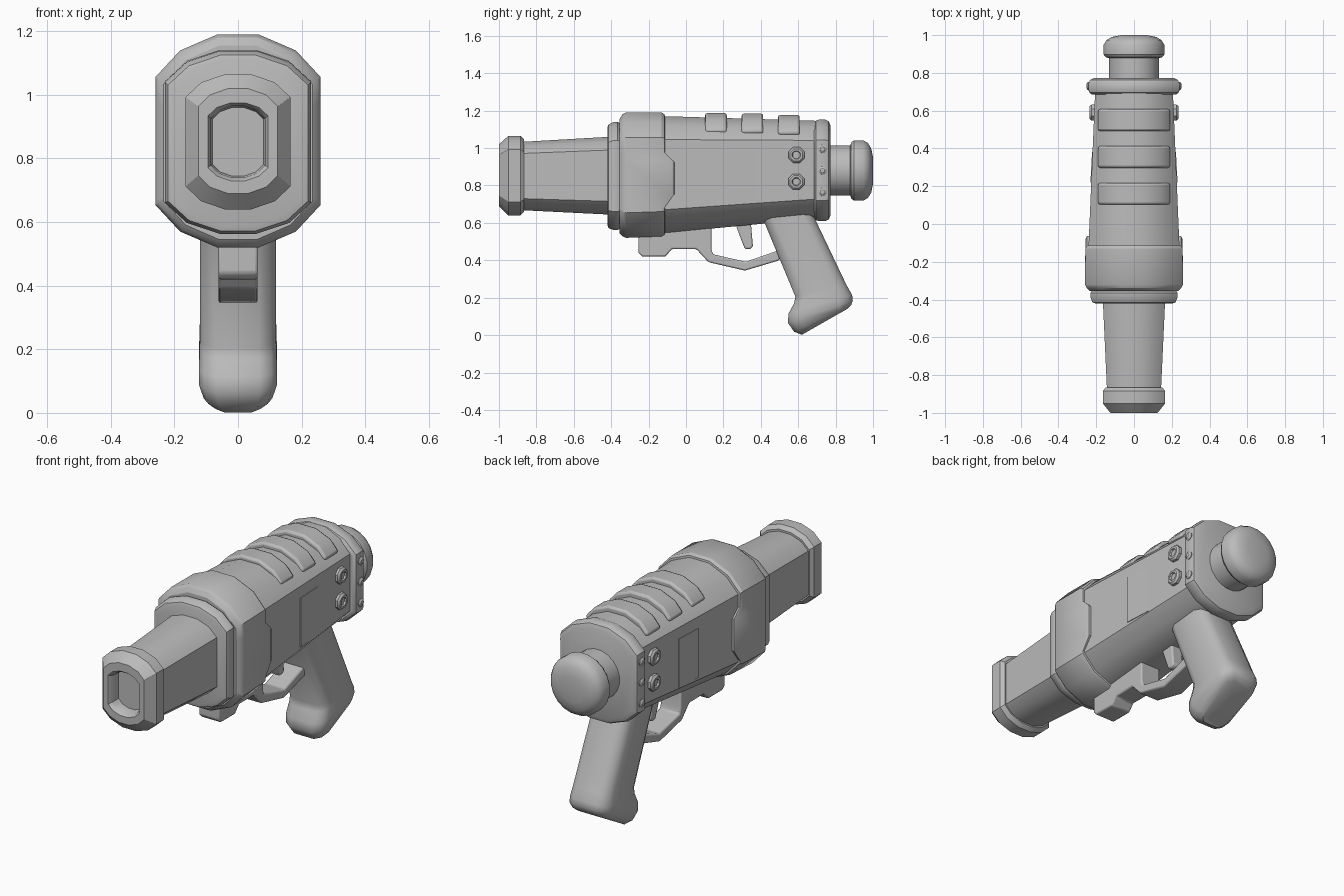
import bpy, bmesh, math
from mathutils import Vector, Matrix

if "Cube" in bpy.data.objects:
    bpy.data.objects.remove(bpy.data.objects["Cube"])

grey = bpy.data.materials.new("plain_grey")
grey.use_nodes = True
grey.diffuse_color = (0.5, 0.5, 0.5, 1)
grey.node_tree.nodes["Principled BSDF"].inputs["Base Color"].default_value = (0.5, 0.5, 0.5, 1)


def finish(name, bm, angle=30, bevel=0):
    bmesh.ops.recalc_face_normals(bm, faces=bm.faces)
    mesh = bpy.data.meshes.new(name)
    bm.to_mesh(mesh)
    bm.free()
    ob = bpy.data.objects.new(name, mesh)
    bpy.context.collection.objects.link(ob)
    mesh.materials.append(grey)
    bpy.ops.object.select_all(action='DESELECT')
    ob.select_set(True)
    bpy.context.view_layer.objects.active = ob
    bpy.ops.object.shade_smooth_by_angle(angle=math.radians(angle))
    if bevel:
        mod = ob.modifiers.new("Bevel", 'BEVEL')
        mod.width, mod.segments, mod.limit_method = bevel, 2, 'ANGLE'
    return ob


def loft(name, rings, angle=30):
    """Skin a list of equal-length point rings and cap both ends."""
    bm = bmesh.new()
    loops = [[bm.verts.new(p) for p in ring] for ring in rings]
    n = len(loops[0])
    for a, b in zip(loops, loops[1:]):
        for i in range(n):
            j = (i + 1) % n
            bm.faces.new((a[i], a[j], b[j], b[i]))
    bm.faces.new(loops[0])
    bm.faces.new(loops[-1])
    return finish(name, bm, angle)


def section(y, w, low, high, s=0.6, side=()):
    """Tall twelve-sided cross-section; side adds (height, y shift) points."""
    c, h = (low + high) / 2, (high - low) / 2
    half = [(0.25, 1, 0), (0.7, 0.55 + s / 2, 0), (1, s, 0)]
    half += [(1, z, dy) for z, dy in side]
    half += [(1, -s, 0), (0.7, -0.55 - s / 2, 0), (0.25, -1, 0)]
    right = [(x * w, y + dy, c + z * h) for x, z, dy in half]
    return right + [(-x, v, z) for x, v, z in reversed(right)]


def prism(name, outline, depth, axis='X', at=0.0, bevel=0):
    """Extrude an outline: (y, z) along X or (x, z) along Y."""
    bm = bmesh.new()
    ends = []
    for d in (at - depth, at + depth):
        pts = [(d, u, v) if axis == 'X' else (u, d, v) for u, v in outline]
        ends.append([bm.verts.new(p) for p in pts])
        bm.faces.new(ends[-1])
    a, b = ends
    for i in range(len(a)):
        j = (i + 1) % len(a)
        bm.faces.new((a[i], a[j], b[j], b[i]))
    return finish(name, bm, bevel=bevel)


def lathe(name, profile, origin, axis, sides):
    """Revolve (distance, radius) pairs about an axis from origin."""
    turn = Vector((0, 0, 1)).rotation_difference(Vector(axis)).to_matrix()
    o = Vector(origin)
    rings = []
    for d, r in profile:
        angles = [2 * math.pi * (i + 0.5) / sides for i in range(sides)]
        rings.append([o + turn @ Vector((r * math.cos(t), r * math.sin(t), d)) for t in angles])
    return loft(name, rings, 35)


# Muzzle with recessed bore
loft("muzzle", [section(*r, 0.66) for r in (
    (-0.93, 0.08, 0.745, 0.96), (-0.985, 0.085, 0.74, 0.965),
    (-1.0, 0.095, 0.73, 0.975), (-1.0, 0.125, 0.69, 1.02),
    (-0.95, 0.165, 0.64, 1.065), (-0.885, 0.165, 0.64, 1.065),
    (-0.865, 0.15, 0.66, 1.045), (-0.865, 0.13, 0.68, 1.02))])

# Tapered barrel
loft("barrel", [section(-0.88, 0.143, 0.668, 1.033, 0.66),
                section(-0.38, 0.166, 0.643, 1.062, 0.66)])

# Stepped collar in front of the sleeve
loft("front_collar", [section(*r, 0.66) for r in (
    (-0.42, 0.205, 0.59, 1.11), (-0.415, 0.22, 0.572, 1.125),
    (-0.39, 0.23, 0.563, 1.138), (-0.365, 0.23, 0.563, 1.14),
    (-0.35, 0.222, 0.57, 1.13), (-0.32, 0.222, 0.57, 1.13))])

# Sleeve whose sides reach back as a tab
def tab(d):
    return [(0.37, 0), (0.22, d), (-0.34, d), (-0.56, 0)]

loft("sleeve", [section(y, w, lo, hi, 0.6, tab(d)) for y, w, lo, hi, d in (
    (-0.355, 0.235, 0.545, 1.155, 0), (-0.34, 0.25, 0.528, 1.18, 0),
    (-0.32, 0.26, 0.52, 1.19, 0), (-0.13, 0.257, 0.528, 1.19, 0.05),
    (-0.115, 0.25, 0.537, 1.18, 0.05), (-0.112, 0.235, 0.55, 1.165, 0.05))])

# Main body and rear plate
loft("body", [section(-0.3, 0.245, 0.535, 1.17),
              section(-0.1, 0.24, 0.547, 1.17),
              section(0.72, 0.205, 0.625, 1.145)])
loft("rear_plate", [section(*r) for r in (
    (0.685, 0.222, 0.628, 1.132), (0.695, 0.236, 0.614, 1.147),
    (0.71, 0.24, 0.61, 1.152), (0.745, 0.24, 0.61, 1.152),
    (0.763, 0.233, 0.618, 1.143), (0.773, 0.212, 0.64, 1.12))])

# Rear knob
lathe("rear_knob", [(0, 0.135), (0.11, 0.135), (0.115, 0.152), (0.13, 0.163),
                    (0.18, 0.163), (0.205, 0.148), (0.222, 0.12), (0.232, 0.07)],
      (0, 0.768, 0.88), (0, 1, 0), 20)

# Arched ribs over the top
arch = [(0.195, 1.09), (0.185, 1.105), (0.145, 1.15), (0.055, 1.187)]
under = [(0.05, 1.13), (0.13, 1.1), (0.175, 1.075)]
outline = arch + [(-x, z) for x, z in reversed(arch)]
outline += [(-x, z) for x, z in reversed(under)] + under
for i, (y, drop) in enumerate(((0.16, 0), (0.355, 0.003), (0.55, 0.01))):
    prism(f"top_rib_{i + 1}", [(x, z - drop) for x, z in outline], 0.058, 'Y', y, 0.012)

# Side bolts, rivets and thin panels
for side, s in (("left", 1), ("right", -1)):
    for i, z in enumerate((0.963, 0.82)):
        lathe(f"{side}_bolt_{i + 1}", [(0, 0.046), (0.03, 0.046), (0.04, 0.036), (0.04, 0.024),
                                       (0.03, 0.02)], (s * 0.195, 0.59, z), (s, 0, 0), 8)
    for i, z in enumerate((0.995, 0.88, 0.765)):
        lathe(f"{side}_rivet_{i + 1}", [(0, 0.023), (0.018, 0.023), (0.026, 0.012)],
              (s * 0.225, 0.73, z), (s, 0, 0), 10)
    panel = prism(f"{side}_panel", [(-0.08, -0.135), (0.08, -0.135), (0.08, 0.135), (-0.08, 0.135)], 0.004)
    panel.matrix_world = Matrix.Translation((s * 0.2225, 0.3, 0.845)) @ Matrix.Rotation(s * 0.055, 4, 'Z')

# Grip lofted down a slanted axis
def grip_ring(front, back, w):
    f, b = Vector((0, *front)), Vector((0, *back))
    half = [(0.0, 0.55), (0.07, 0.86), (0.2, 1), (0.8, 1), (0.93, 0.86), (1.0, 0.55)]
    right = [f.lerp(b, t) + Vector((x * w, 0, 0)) for t, x in half]
    return right + [Vector((-p.x, p.y, p.z)) for p in reversed(right)]

loft("grip", [grip_ring(*r) for r in (
    ((0.395, 0.66), (0.67, 0.67), 0.118), ((0.42, 0.6), (0.695, 0.61), 0.12),
    ((0.585, 0.205), (0.838, 0.31), 0.12), ((0.578, 0.17), (0.858, 0.268), 0.121),
    ((0.548, 0.115), (0.888, 0.215), 0.123), ((0.545, 0.065), (0.892, 0.185), 0.123),
    ((0.578, 0.018), (0.882, 0.158), 0.108), ((0.62, 0.002), (0.862, 0.14), 0.08))], 40)

# Trigger guard and trigger
prism("trigger_guard", [(-0.255, 0.56), (-0.255, 0.44), (-0.235, 0.42), (-0.11, 0.42),
                        (-0.075, 0.46), (0.055, 0.46), (0.12, 0.39), (0.315, 0.345),
                        (0.5, 0.4), (0.5, 0.455), (0.32, 0.392), (0.145, 0.432),
                        (0.135, 0.46), (0.135, 0.6), (0.0, 0.6)], 0.062, bevel=0.008)
prism("trigger", [(0.255, 0.62), (0.345, 0.62), (0.358, 0.475), (0.345, 0.46),
                  (0.315, 0.46), (0.295, 0.51)], 0.035, bevel=0.008)
